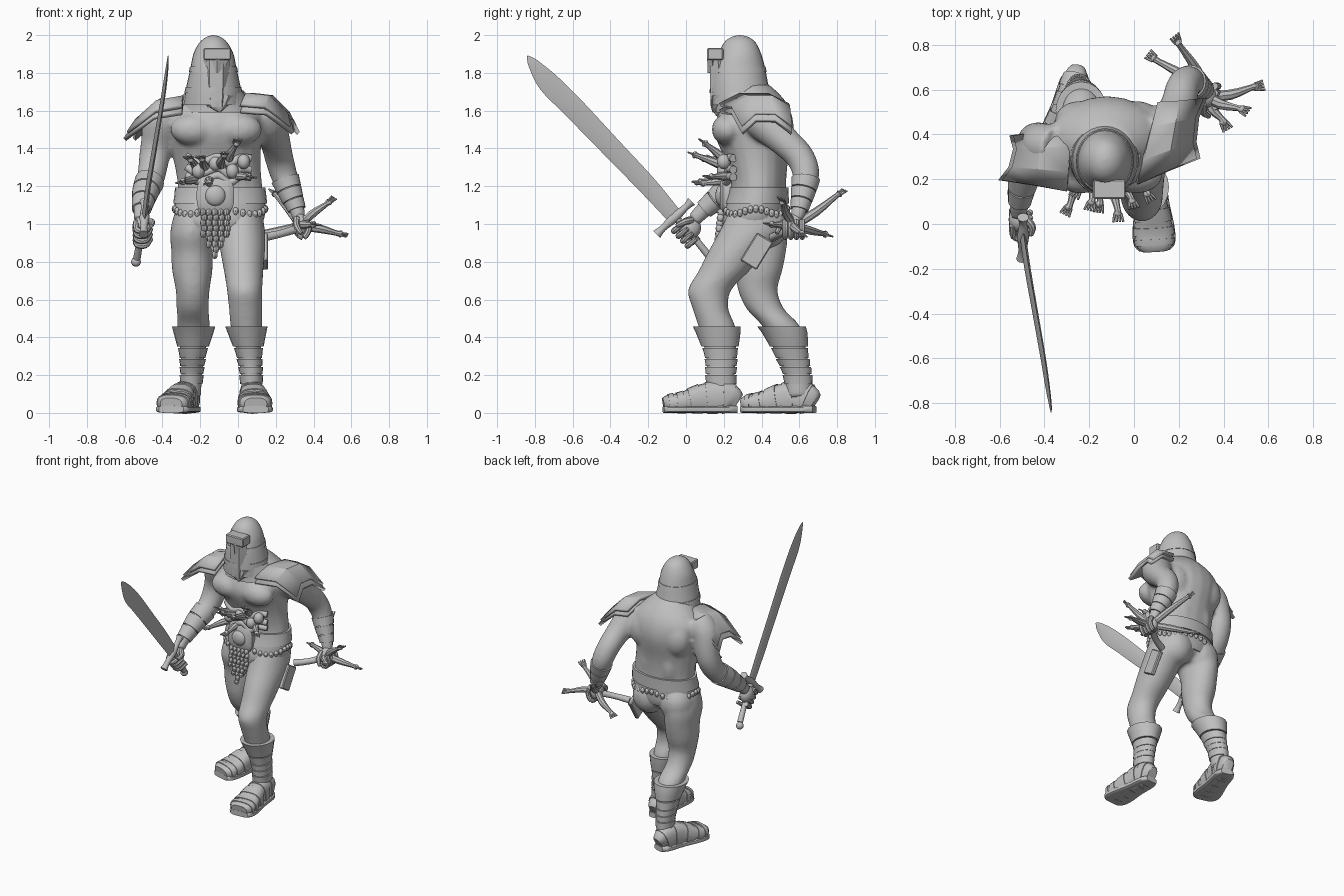
import bpy
import bmesh
import math
from mathutils import Vector, Matrix
cube = bpy.data.objects.get("Cube")
if cube:
    bpy.data.objects.remove(cube, do_unlink=True)
grey = bpy.data.materials.new("plain_grey")
grey.use_nodes = True
grey.diffuse_color = (.52, .52, .52, 1)
grey.node_tree.nodes["Principled BSDF"].inputs["Base Color"].default_value = grey.diffuse_color

def finish(name, builder, crease=40):
    """Turn a bmesh into a named, shaded object."""
    bmesh.ops.recalc_face_normals(builder, faces=builder.faces)
    mesh = bpy.data.meshes.new(name)
    builder.to_mesh(mesh)
    builder.free()
    mesh.shade_smooth()
    mesh.set_sharp_from_angle(angle=math.radians(crease))
    mesh.materials.append(grey)
    part = bpy.data.objects.new(name, mesh)
    bpy.context.scene.collection.objects.link(part)
    return part

def sample(rows, t):
    """Smooth interpolation of (x, y, z, radius, radius) rows at index t."""
    last = len(rows) - 1
    i = max(0, min(int(t), last - 1))
    f = t - i
    result = []
    for p, q, r, s in zip(*(rows[max(0, min(k, last))] for k in range(i - 1, i + 3))):
        leave, arrive = (r - p) / 2, (s - q) / 2
        result.append(q + f * leave + f * f * (3 * (r - q) - 2 * leave - arrive)
                      + f ** 3 * (2 * (q - r) + leave + arrive))
    return result

def loft(name, rows, flat=False, sides=20, steps=4, power=1, span=None, grow=0, flare=0):
    """Skin elliptical rings along a path; span, grow and flare make a band around part of it."""
    rows = [row if len(row) == 5 else (*row, row[3]) for row in rows]
    low, high = span or (0, len(rows) - 1)
    count = max(2, round((high - low) * steps))
    overall = (Vector(rows[-1][:3]) - Vector(rows[0][:3])).normalized()
    reference = Vector((0, 1, 0)) if abs(overall.x) > .8 else Vector((1, 0, 0))
    bm, rings = bmesh.new(), []
    for k in range(count + 1):
        t = low + (high - low) * k / count
        x, y, z, a, b = sample(rows, t)
        extra = grow + flare * (1 - k / count)
        u, v = Vector((1, 0, 0)), Vector((0, 1, 0))
        if not flat:
            ahead, behind = sample(rows, min(t + .05, len(rows) - 1)), sample(rows, max(t - .05, 0))
            tangent = (Vector(ahead[:3]) - Vector(behind[:3])).normalized()
            u = (reference - tangent * reference.dot(tangent)).normalized()
            v = tangent.cross(u)
        ring = []
        for s in range(sides):
            angle = math.tau * s / sides
            c, d = (math.copysign(abs(w) ** power, w) for w in (math.cos(angle), math.sin(angle)))
            ring.append(bm.verts.new(Vector((x, y, z)) + u * c * max(a + extra, .002) + v * d * max(b + extra, .002)))
        rings.append(ring)
    for one, two in zip(rings, rings[1:]):
        for s in range(sides):
            bm.faces.new((one[s], one[(s + 1) % sides], two[(s + 1) % sides], two[s]))
    bm.faces.new(rings[0])
    bm.faces.new(rings[-1])
    return finish(name, bm)

def blob(name, centre, size, detail=16):
    bm = bmesh.new()
    matrix = Matrix.Translation(centre) @ Matrix.Diagonal((*size, 1))
    bmesh.ops.create_uvsphere(bm, u_segments=detail, v_segments=detail // 2 + 2, radius=1, matrix=matrix)
    return finish(name, bm)

def box(name, centre, size, tilt=0):
    bm = bmesh.new()
    matrix = Matrix.Translation(centre) @ Matrix.Rotation(tilt, 4, "X") @ Matrix.Diagonal((*size, 1))
    bmesh.ops.create_cube(bm, size=1, matrix=matrix)
    bmesh.ops.bevel(bm, geom=bm.edges[:], offset=.006, segments=1, affect="EDGES")
    return finish(name, bm, 20)

# Bare body: torso, limbs and muscles fused into one skin
torso = [(-.1, .36, .93, .09, .1), (-.1, .36, .99, .21, .16), (-.095, .37, 1.08, .235, .16),
         (-.095, .385, 1.2, .225, .145), (-.11, .375, 1.33, .23, .165), (-.12, .36, 1.48, .25, .21),
         (-.12, .365, 1.58, .265, .195), (-.12, .37, 1.66, .2, .15), (-.12, .34, 1.74, .11, .1)]
left_leg = [(.02, .37, 1.05, .11, .15), (.02, .34, .95, .125, .17), (.025, .27, .85, .118, .155),
            (.03, .2, .75, .105, .135), (.035, .125, .65, .094, .115), (.04, .13, .55, .088, .095),
            (.045, .165, .45, .083, .098), (.06, .185, .3, .062, .08), (.07, .185, .2, .055, .075),
            (.07, .19, .08, .055, .075)]
right_leg = [(-.23, .38, 1.05, .11, .15), (-.245, .38, .95, .115, .16), (-.243, .39, .85, .11, .14),
             (-.242, .385, .75, .107, .125), (-.24, .38, .65, .09, .105), (-.24, .42, .55, .085, .1),
             (-.235, .51, .45, .086, .1), (-.24, .56, .3, .064, .083), (-.245, .59, .2, .055, .07),
             (-.25, .6, .08, .055, .07)]
left_arm = [(.1, .38, 1.6, .1), (.15, .42, 1.54, .105), (.195, .52, 1.44, .082), (.215, .6, 1.36, .076),
            (.24, .635, 1.27, .072), (.275, .62, 1.17, .058), (.31, .6, 1.08, .042), (.325, .585, 1.02, .035)]
right_arm = [(-.34, .34, 1.6, .1), (-.4, .35, 1.54, .1), (-.43, .37, 1.43, .085), (-.445, .36, 1.34, .08),
             (-.46, .31, 1.25, .074), (-.49, .21, 1.17, .064), (-.51, .1, 1.08, .045), (-.515, .04, 1.02, .04)]
flesh = [loft("torso", torso, True), loft("left_leg", left_leg, True), loft("right_leg", right_leg, True),
         loft("left_arm", left_arm), loft("right_arm", right_arm)]
for side in (-1, 1):
    flesh += [blob("chest", (-.115 + side * .12, .22, 1.5), (.125, .085, .085)),
              blob("shoulder_blade", (-.115 + side * .13, .46, 1.49), (.11, .09, .13)),
              blob("buttock", (-.115 + side * .11, .43, 1.0), (.12, .115, .13)),
              blob("back_muscle", (-.115 + side * .08, .43, 1.28), (.08, .1, .18))]
skin = bmesh.new()
for part in flesh:
    skin.from_mesh(part.data)
    bpy.data.objects.remove(part, do_unlink=True)
body = finish("body", skin, 180)
remesh = body.modifiers.new("fuse", "REMESH")
remesh.mode = "VOXEL"
remesh.voxel_size = .013
remesh.use_smooth_shade = True
body.modifiers.new("soften", "SMOOTH").iterations = 8

# Hooded helmet with raised bands, visor, face plate and collar
hood = [(-.13, .3, 1.63, .16, .17), (-.13, .285, 1.72, .145, .155), (-.13, .28, 1.82, .123, .14),
        (-.13, .285, 1.9, .106, .113), (-.13, .285, 1.96, .074, .084), (-.13, .285, 1.99, .038, .045),
        (-.13, .285, 2, .003, .003)]
loft("hood", hood, True, 28)
for low, high in ((.75, 1.05), (1.85, 2.15)):
    loft("hood_band", hood, True, 28, span=(low, high), grow=.004)
box("visor", (-.11, .155, 1.9), (.145, .085, .065))
loft("face_plate", [(-.115, .185, 1.62, .06, .06), (-.115, .175, 1.74, .07, .055),
                    (-.115, .17, 1.87, .07, .05)], True, 6, 1)
loft("nose_guard", [(-.11, .125, 1.8, .006, .01), (-.11, .14, 1.84, .045, .025),
                    (-.11, .14, 1.88, .07, .03)], True, 4, 1)
loft("collar", [(-.11, .345, 1.59, .21, .19), (-.115, .335, 1.635, .185, .18), (-.125, .305, 1.7, .153, .163)], True, 28)
loft("collar_point", [(-.1, .16, 1.59, .005, .02), (-.11, .165, 1.63, .06, .035),
                      (-.12, .18, 1.68, .1, .05)], True, 8, 2)

def shoulder_pad(name, inner, outer, half_inner, half_outer, drop):
    """Broad-faceted plate falling from the neck to a jagged outer edge."""
    inner, outer = Vector(inner), Vector(outer)
    bm, grid = bmesh.new(), []
    for f in (0, .55, 1):
        line = []
        for j, g in enumerate((-1, -.4, .4, 1)):
            point = inner.lerp(outer, f) + Vector(half_inner).lerp(Vector(half_outer), f) * g
            if f == 1 and j in (0, 3):
                point += (outer - inner) * .12
            point.z += .045 * math.sin(math.pi * f) - drop * g * g
            line.append(bm.verts.new(point))
        grid.append(line)
    for one, two in zip(grid, grid[1:]):
        for j in range(3):
            bm.faces.new((one[j], one[j + 1], two[j + 1], two[j]))
    thick = finish(name, bm, 12).modifiers.new("thickness", "SOLIDIFY")
    thick.thickness = .022

for layer, lower, out in (("upper", 0, 0), ("lower", .035, .015)):
    shoulder_pad("left_pad_" + layer, (.06, .36, 1.705 - lower), (.27 + out, .42, 1.6 - lower),
                 (.045, .185, 0), (.015, .135, 0), .065)
    shoulder_pad("right_pad_" + layer, (-.29, .29, 1.69 - lower), (-.535 - out, .295, 1.565 - lower),
                 (.01, .145, 0), (.025, .1, 0), .06)

# Shin cuffs, wraps and sandals
foot = [(0, .05, .035, .05), (-.05, .08, .06, .08), (-.17, .078, .068, .078), (-.29, .056, .086, .054),
        (-.36, .05, .084, .046), (-.39, .045, .06, .035)]
for side, leg, heel, turn in (("left", left_leg, (.07, .27), .06), ("right", right_leg, (-.25, .68), -.27)):
    loft(side + "_cuff", leg, True, span=(5.95, 6.65), grow=.012, flare=.016)
    for k in range(4):
        loft(side + "_shin_wrap", leg, True, span=(6.7 + k * .43, 7.08 + k * .43), grow=.005, flare=.004)
    rows = [(heel[0] - y * math.sin(turn), heel[1] + y * math.cos(turn), z, a, b) for y, z, a, b in foot]
    loft(side + "_foot", rows, power=.75)
    loft(side + "_sole", [(x, y, .019, a + .008, .019) for x, y, z, a, b in rows], power=.5)
    for start in (.8, 1.5, 2.2, 2.9, 3.6):
        loft(side + "_sandal_strap", rows, power=.75, span=(start, start + .45), grow=.005)

# Forearm bracers
for side, arm in (("left", left_arm), ("right", right_arm)):
    for start in (4.3, 4.9, 5.5):
        loft(side + "_bracer", arm, span=(start, start + .55), grow=.007)

# Belt, beads, buckle and pouch
loft("belt", torso, True, 32, span=(2.25, 2.95), grow=.014)
loft("briefs", torso, True, 32, span=(.9, 2.25), grow=.006)
for k in range(36):
    angle = math.tau * k / 36
    blob("belt_bead", (-.095 + .24 * math.cos(angle), .37 + .167 * math.sin(angle),
                       1.065 + .015 * math.cos(angle * 4)), (.016, .016, .021), 8)
loft("buckle", [(-.12, .24, 1.15, .1, .095), (-.12, .195, 1.15, .1, .095), (-.12, .18, 1.15, .08, .075)],
     steps=1, power=.6)
blob("buckle_boss", (-.12, .185, 1.15), (.055, .03, .055))
box("hip_pouch", (.145, .375, .855), (.03, .1, .17), -.55)

# Knotted loincloth strands
for k in range(5):
    for j in range(9 - 2 * abs(k - 2)):
        blob("loincloth_knot", (-.185 + .031 * k + .006 * (j % 2), .185 - .003 * j, 1.06 - .028 * j),
             (.016, .02, .021), 8)
loft("loincloth", [(-.12, .21, .86, .02, .015), (-.12, .22, .95, .06, .025), (-.12, .23, 1.08, .1, .04)], True)

def small_limb(name, base, tip, thick=.023):
    """Withered forearm ending in a spread hand."""
    base, tip = Vector(base), Vector(tip)
    along = (tip - base).normalized()
    across = along.cross(Vector((0, .4, 1))).normalized()
    wrist = tip - along * thick * 2.6
    bend = base.lerp(wrist, .5) + across * thick * .6
    loft(name, [(*base, thick), (*bend, thick), (*wrist, thick * .6), (*(wrist + along * thick * .9), thick * .85),
                (*(wrist + along * thick * 1.5), thick * .4)], sides=8, steps=3)
    for k in (-1.5, -.5, .5, 1.5):
        root = wrist + along * thick * .9 + across * k * thick * .4
        end = tip + across * k * thick * .65
        loft(name + "_finger", [(*root, thick * .3), (*end, thick * .22)], sides=6, steps=2)

# Trophies on the belly: limbs, heads and coils
for tip in ((-.31, .04, 1.22), (-.2, .06, 1.36), (-.07, .01, 1.38), (0, .07, 1.45), (.08, .1, 1.25),
            (-.16, .05, 1.21), (-.27, .12, 1.36)):
    small_limb("belly_limb", (-.05 + tip[0] * .5, .25, 1.26 + (tip[2] - 1.28) * .3), tip)
for x, z in ((-.21, 1.28), (-.12, 1.32), (-.03, 1.28), (.03, 1.33)):
    blob("belly_trophy", (x, .2, z), (.034, .036, .04))
for level in (1.24, 1.28, 1.34):
    loft("belly_coil", [(-.27 + .056 * k, .25 - .045 * math.sin(k * math.pi / 6),
                         level + .022 * math.cos(k * 2.3), .021) for k in range(7)], sides=10)

# Left hand gripping severed limbs
grip = Vector((.33, .57, .99))
blob("left_palm", grip, (.042, .055, .065))
for k in range(4):
    y = .525 + k * .03
    loft("left_finger", [(.36, y, 1.02, .016), (.375, y, .975, .016), (.35, y, .93, .015), (.315, y, .94, .011)], sides=8)
loft("left_thumb", [(.31, .54, 1.03, .018), (.31, .5, .99, .017), (.335, .48, .95, .011)], sides=8)
for tip in ((.58, .62, .94), (.51, .5, 1.14), (.18, .84, 1.18), (.06, .76, .94), (.42, .42, 1)):
    small_limb("held_limb", grip, tip)
loft("held_stump", [(.33, .57, .98, .024), (.23, .5, .95, .021), (.14, .46, .93, .024)], sides=10)

# Right hand gripping the sword
blob("right_palm", (-.515, .02, .98), (.045, .06, .06))
for k in range(4):
    y, z = -.015 + k * .024, 1.0 - k * .026
    loft("right_finger", [(-.54, y + .01, z + .01, .017), (-.535, y - .04, z - .03, .017),
                          (-.49, y - .045, z - .035, .016), (-.46, y, z, .012)], sides=8)
loft("right_thumb", [(-.49, .03, 1.02, .018), (-.455, -.01, 1.01, .017), (-.46, -.05, .99, .011)], sides=8)
loft("sword_blade", [(-.495, -.06, 1.04, .014, .042), (-.475, -.2, 1.2, .014, .05), (-.44, -.4, 1.41, .013, .054),
                     (-.405, -.6, 1.62, .012, .058), (-.385, -.73, 1.75, .01, .056),
                     (-.373, -.81, 1.85, .006, .028), (-.37, -.84, 1.89, .002, .003)], sides=4)
loft("sword_grip", [(-.495, -.06, 1.04, .02), (-.515, .04, .93, .018), (-.535, .13, .82, .02)], sides=12)
blob("sword_pommel", (-.54, .14, .8), (.026, .026, .026))
loft("sword_guard", [(-.5, -.155, .945, .026), (-.498, -.12, .98, .018), (-.495, -.06, 1.035, .026),
                     (-.495, 0, 1.09, .018), (-.495, .03, 1.12, .026)], sides=12)
